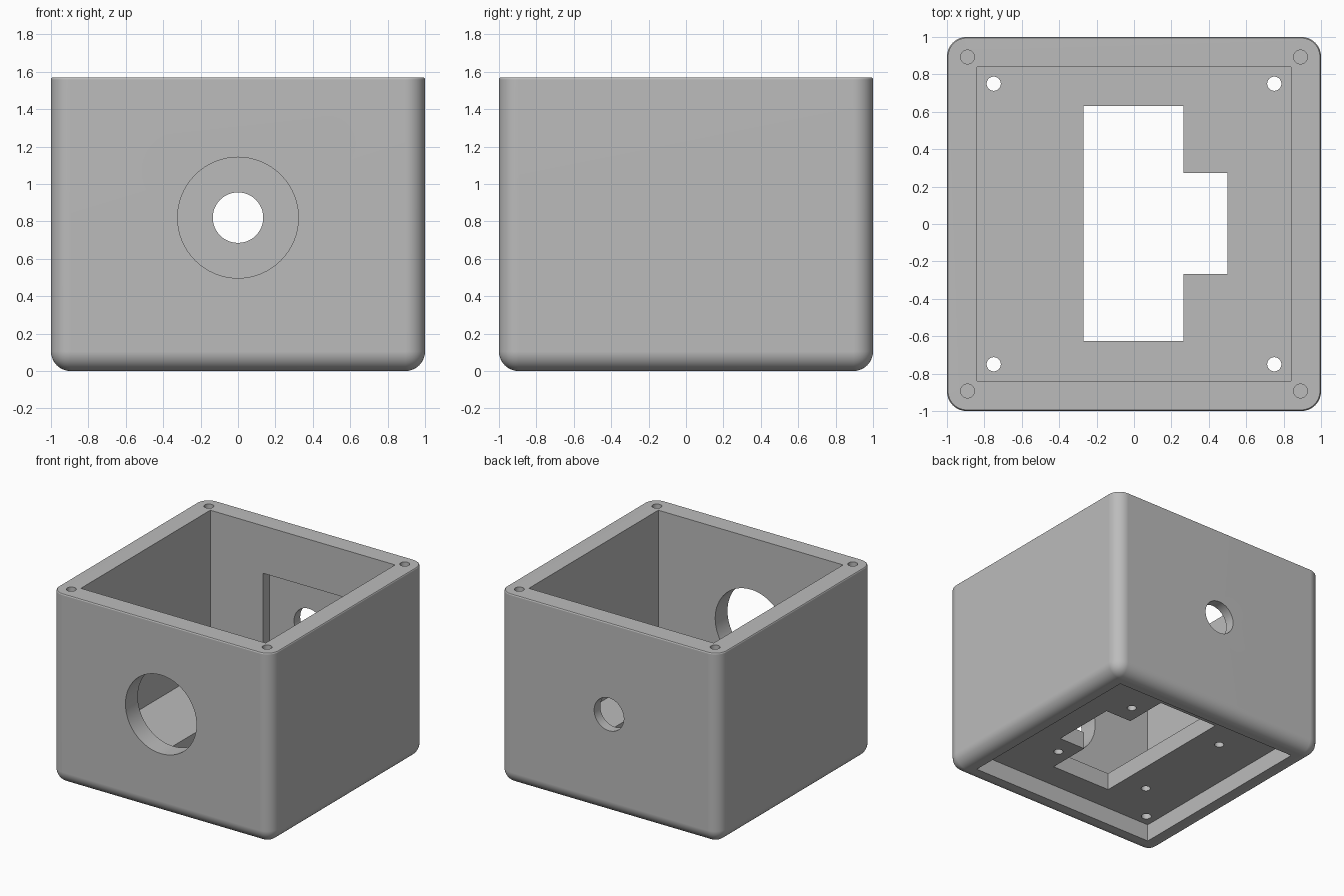
import bpy
import bmesh
import math

if "Cube" in bpy.data.objects:
    bpy.data.objects.remove(bpy.data.objects["Cube"], do_unlink=True)

HEIGHT = 1.57
INNER = 0.84       # half width of the cavity
FLOOR_LOW = 0.14   # underside of the floor plate
FLOOR_TOP = 0.28
PORT_Z = 0.82

grey = bpy.data.materials.new("light_grey")
grey.use_nodes = True
colour = (0.5, 0.5, 0.5, 1)
grey.diffuse_color = colour
grey.node_tree.nodes["Principled BSDF"].inputs["Base Color"].default_value = colour


def add_block(name, low, high):
    """Axis-aligned block between two corners."""
    bm = bmesh.new()
    bmesh.ops.create_cube(bm, size=1)
    for v in bm.verts:
        v.co = [(a + b) / 2 + c * (b - a) for a, b, c in zip(low, high, v.co)]
    return finish(bm, name)


def finish(bm, name):
    mesh = bpy.data.meshes.new(name)
    bm.to_mesh(mesh)
    bm.free()
    mesh.materials.append(grey)
    obj = bpy.data.objects.new(name, mesh)
    bpy.context.collection.objects.link(obj)
    return obj


def add_rod(radius, centre, length, along_y=False, sides=32):
    bpy.ops.mesh.primitive_cylinder_add(
        vertices=sides, radius=radius, depth=length, location=centre,
        rotation=(math.pi / 2 if along_y else 0, 0, 0))
    return bpy.context.object


# Outer shell: rounded sides and bottom, nearly sharp top
bm = bmesh.new()
bmesh.ops.create_cube(bm, size=2)
for v in bm.verts:
    v.co.z = (v.co.z + 1) * HEIGHT / 2


def on_top(edge):
    return all(v.co.z > HEIGHT - 0.001 for v in edge.verts)


bmesh.ops.bevel(bm, geom=[e for e in bm.edges if not on_top(e)], offset=0.105,
                segments=10, profile=0.5, affect='EDGES')
bmesh.ops.bevel(bm, geom=[e for e in bm.edges if on_top(e)], offset=0.012,
                segments=3, profile=0.5, affect='EDGES')
housing = finish(bm, "housing")


def cut(cutter):
    cutter.hide_render = True
    mod = housing.modifiers.new("cut", 'BOOLEAN')
    mod.operation = 'DIFFERENCE'
    mod.solver = 'EXACT'
    mod.object = cutter
    bpy.context.view_layer.objects.active = housing
    bpy.ops.object.modifier_apply(modifier=mod.name)
    bpy.data.objects.remove(cutter, do_unlink=True)


# Open cavity above the floor and recess below it
cut(add_block("cavity", (-INNER, -INNER, FLOOR_TOP), (INNER, INNER, 2)))
cut(add_block("base_recess", (-INNER, -INNER, -1), (INNER, INNER, FLOOR_LOW)))

# T-shaped floor opening
cut(add_block("floor_slot", (-0.27, -0.625, 0.1), (0.265, 0.63, 0.4)))
cut(add_block("floor_slot_arm", (0, -0.268, 0.1), (0.5, 0.273, 0.4)))

# Square pocket inside the back wall
cut(add_block("back_pocket", (-0.36, 0.6, PORT_Z - 0.36), (0.36, 0.92, PORT_Z + 0.36)))

# Large front port and small back port
cut(add_rod(0.323, (0, -0.9, PORT_Z), 0.6, True, 64))
cut(add_rod(0.135, (0, 0.9, PORT_Z), 0.6, True, 48))

# Rim screw holes, floor through holes and blind holes under the floor
for sx in (-1, 1):
    for sy in (-1, 1):
        cut(add_rod(0.037, (sx * 0.89, sy * 0.893, HEIGHT), 0.5))
        cut(add_rod(0.038, (sx * 0.75, sy * 0.75, 0.2), 0.4))
        cut(add_rod(0.035, (sx * 0.43 - 0.047, sy * 0.43, FLOOR_LOW), 0.18))

# Smooth curves with crisp edges
bpy.ops.object.select_all(action='DESELECT')
housing.select_set(True)
bpy.context.view_layer.objects.active = housing
bpy.ops.object.shade_smooth_by_angle(angle=math.radians(30))
weighted = housing.modifiers.new("weighted_normals", 'WEIGHTED_NORMAL')
weighted.keep_sharp = True
for polygon in housing.data.polygons:
    polygon.material_index = 0
